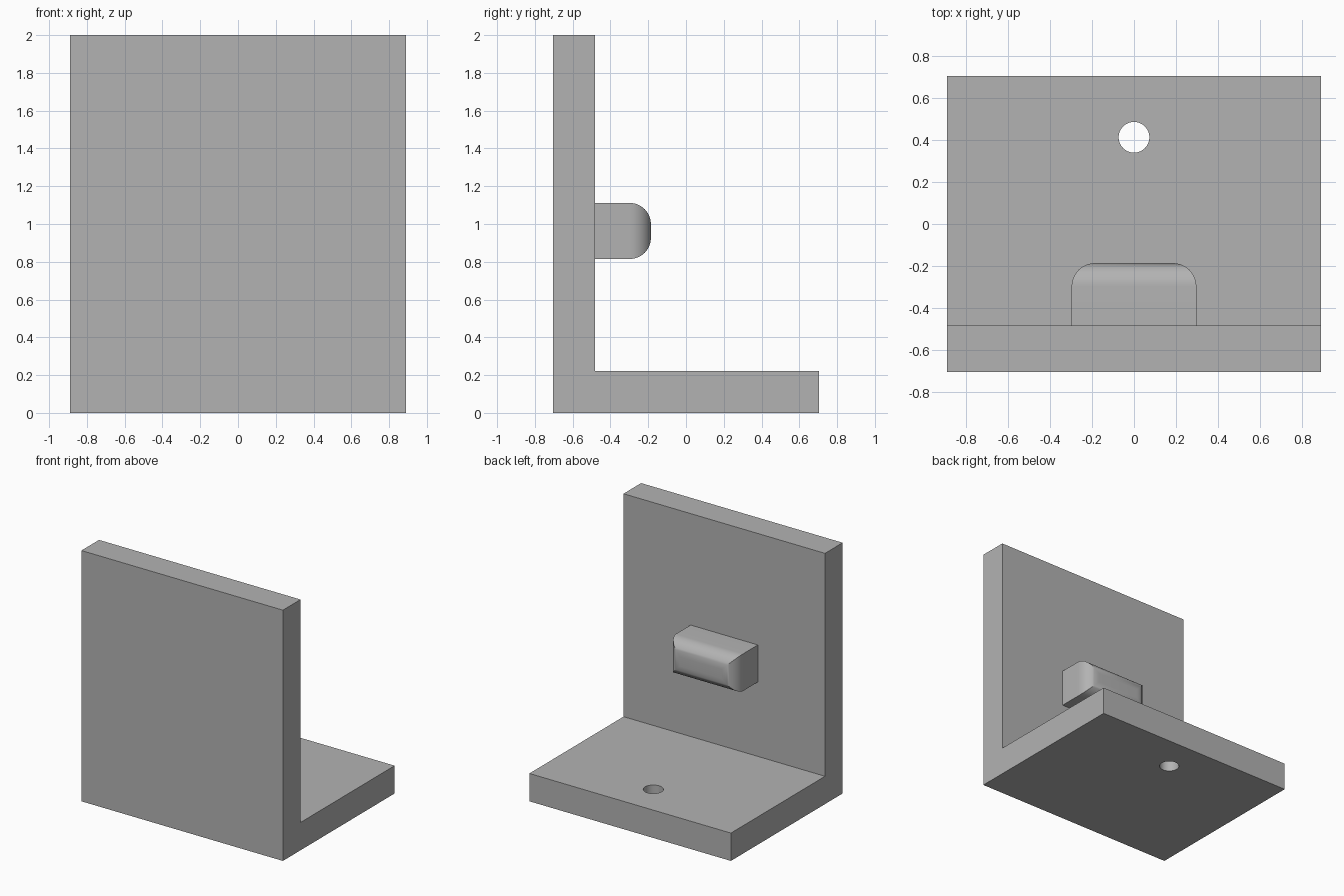
import bpy
import bmesh
import math

cube = bpy.data.objects.get("Cube")
if cube:
    bpy.data.objects.remove(cube, do_unlink=True)

# Single grey finish
grey = bpy.data.materials.new("grey")
grey.use_nodes = True
color = (0.45, 0.45, 0.45, 1)
grey.diffuse_color = color
grey.node_tree.nodes["Principled BSDF"].inputs["Base Color"].default_value = color

HALF_W, HALF_D, HEIGHT, THICK = 0.889, 0.704, 2.0, 0.222
WALL_Y = -HALF_D + THICK


def finish(bm, name):
    bmesh.ops.recalc_face_normals(bm, faces=bm.faces)
    mesh = bpy.data.meshes.new(name)
    bm.to_mesh(mesh)
    bm.free()
    mesh.materials.append(grey)
    obj = bpy.data.objects.new(name, mesh)
    bpy.context.collection.objects.link(obj)
    return obj


def smooth(obj):
    bpy.ops.object.select_all(action='DESELECT')
    obj.select_set(True)
    bpy.context.view_layer.objects.active = obj
    bpy.ops.object.shade_smooth_by_angle(angle=math.radians(30))


# L-shaped bracket: side profile extruded across the width
bm = bmesh.new()
profile = [(-HALF_D, 0), (HALF_D, 0), (HALF_D, THICK),
           (WALL_Y, THICK), (WALL_Y, HEIGHT), (-HALF_D, HEIGHT)]
face = bm.faces.new([bm.verts.new((-HALF_W, y, z)) for y, z in profile])
side = bmesh.ops.extrude_face_region(bm, geom=[face])["geom"]
bmesh.ops.translate(bm, vec=(2 * HALF_W, 0, 0),
                    verts=[v for v in side if isinstance(v, bmesh.types.BMVert)])
bracket = finish(bm, "bracket")

# Screw hole through the base
bm = bmesh.new()
bmesh.ops.create_cone(bm, cap_ends=True, segments=48, radius1=0.073,
                      radius2=0.073, depth=1)
cutter = finish(bm, "hole_cutter")
cutter.location = (0, 0.412, 0)
cutter.hide_render = True
cutter.hide_set(True)
hole = bracket.modifiers.new("screw_hole", 'BOOLEAN')
hole.operation = 'DIFFERENCE'
hole.solver = 'EXACT'
hole.object = cutter
# Bake the cut so the hole wall can be shaded smooth
cut_mesh = bpy.data.meshes.new_from_object(
    bracket.evaluated_get(bpy.context.evaluated_depsgraph_get()))
bracket.modifiers.clear()
bracket.data = cut_mesh
bpy.data.objects.remove(cutter, do_unlink=True)
smooth(bracket)

# Peg on the wall, with the edges of its free end rounded
bm = bmesh.new()
bmesh.ops.create_cube(bm, size=1)
bmesh.ops.scale(bm, vec=(0.593, 0.296, 0.296), verts=bm.verts)
bmesh.ops.translate(bm, vec=(0, WALL_Y + 0.148, 0.963), verts=bm.verts)
end_edges = [e for e in bm.edges if all(v.co.y > WALL_Y + 0.1 for v in e.verts)]
bmesh.ops.bevel(bm, geom=end_edges, offset=0.111, segments=12, profile=0.5,
                affect='EDGES', clamp_overlap=False)
peg = finish(bm, "wall_peg")
smooth(peg)
